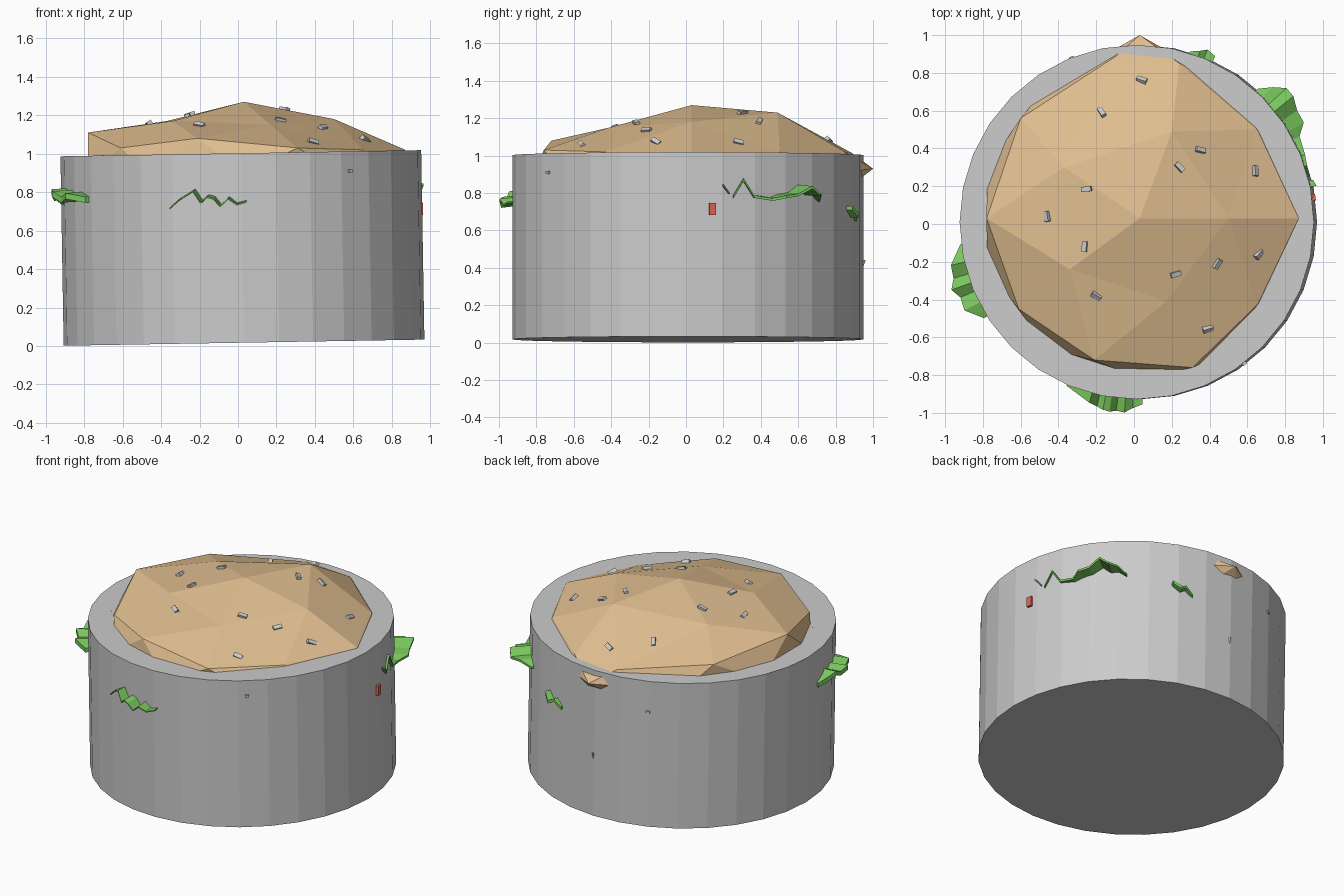
import bpy, bmesh
from math import radians, cos, sin
from mathutils import Vector, Matrix
from mathutils.bvhtree import BVHTree

if "Cube" in bpy.data.objects:
    bpy.data.objects.remove(bpy.data.objects["Cube"])


def material(name, rgb):
    m = bpy.data.materials.new(name)
    m.diffuse_color = (*rgb, 1)
    m.use_nodes = True
    m.node_tree.nodes["Principled BSDF"].inputs["Base Color"].default_value = m.diffuse_color
    return m


brown = material("brown", (0.75, 0.52, 0.28))
green = material("green", (0.19, 0.57, 0.11))
red = material("red", (0.75, 0.12, 0.08))
CX, CY = 0.02, 0.01


def make(name, bm, mat=None):
    bmesh.ops.recalc_face_normals(bm, faces=bm.faces)
    me = bpy.data.meshes.new(name)
    bm.to_mesh(me)
    bm.free()
    ob = bpy.data.objects.new(name, me)
    bpy.context.collection.objects.link(ob)
    if mat:
        me.materials.append(mat)
    return ob


def polar(angle, r, z):
    a = radians(angle)
    return Vector((CX + r * cos(a), CY + r * sin(a), z))


# Slightly tilted concrete drum
bpy.ops.mesh.primitive_cylinder_add(vertices=32, radius=0.938, depth=0.985,
                                    location=(0.023, CY, 0.51), rotation=(0, -0.017, 0))
bpy.context.object.name = "drum"

# Soil mound: lumpy icosphere, its upper points pulled to the seen shape
bm = bmesh.new()
bmesh.ops.create_icosphere(bm, subdivisions=2, radius=1)
bm.verts.ensure_lookup_table()
unit = [v.co.copy() for v in bm.verts]
for v in bm.verts:
    v.co = Vector((0.03 + v.co.x * 0.85, 0.03 + v.co.y * 0.85, 0.9 + v.co.z * 0.36))


def pull(angle, elev, pos):
    r = (1 - elev * elev) ** 0.5
    d = Vector((r * cos(radians(angle)), r * sin(radians(angle)), elev))
    i = min(range(len(unit)), key=lambda k: (unit[k].normalized() - d).length)
    bm.verts[i].co = pos


pull(0, 1, (0.03, 0.03, 1.27))
inner = [(0.5, 0.03, 1.18), (0.2, 0.49, 1.23), (-0.37, 0.3, 1.17),
         (-0.34, -0.24, 1.17), (0.17, -0.41, 1.15)]
for i, p in enumerate(inner):
    pull(i * 72, 0.85, p)
outer = [(0.87, 0.03, 1.02), (0.65, 0.5, 1.02), (0.24, 0.85, 1.02), (-0.1, 0.885, 1.015),
         (-0.6, 0.56, 1.06), (-0.78, 0.03, 1.11), (-0.61, -0.45, 1.03),
         (-0.21, -0.72, 1.08), (0.31, -0.76, 1.03), (0.65, -0.43, 1.02)]
for i, p in enumerate(outer):
    pull(i * 36, 0.48, p)
pull(90, 0, (0.03, 1.0, 0.93))
tree = BVHTree.FromBMesh(bm)
make("soil_mound", bm, brown)

# Pebbles lying on the mound: x, y, turn
pebbles = [(0.04, 0.76, -25), (-0.17, 0.59, -60), (0.35, 0.39, -8), (0.24, 0.30, -45),
           (0.64, 0.28, 85), (-0.25, 0.185, 5), (-0.46, 0.04, -80), (-0.26, -0.12, 85),
           (0.44, -0.21, 60), (0.66, -0.16, 40), (0.22, -0.265, 15), (-0.20, -0.38, -35),
           (-0.68, -0.36, -65), (0.39, -0.555, 10)]
bm = bmesh.new()


def chip(bm, loc, rot, size):
    bmesh.ops.create_cube(bm, size=1, matrix=Matrix.Translation(loc) @ rot @ Matrix.Diagonal((*size, 1)))


for x, y, a in pebbles:
    hit, normal, _, _ = tree.ray_cast(Vector((x, y, 3)), Vector((0, 0, -1)))
    tilt = Vector((0, 0, 1)).rotation_difference(normal).to_matrix().to_4x4()
    chip(bm, hit, tilt @ Matrix.Rotation(radians(a), 4, 'Z'), (0.055, 0.026, 0.03))
# Two pebbles showing through the drum wall
for a, z in ((-53, 0.91), (112, 0.79)):
    chip(bm, polar(a, 0.935, z), Matrix.Rotation(radians(a + 90), 4, 'Z'), (0.025, 0.02, 0.014))
make("pebbles", bm)

# Red chip on the right wall
bm = bmesh.new()
chip(bm, polar(8, 0.935, 0.715), Matrix.Rotation(radians(8), 4, 'Z'), (0.03, 0.035, 0.065))
make("red_chip", bm, red)

# Small soil shard low on the back wall
bm = bmesh.new()
bmesh.ops.create_cone(bm, segments=3, radius1=0.0, radius2=0.026, depth=0.075, cap_ends=True,
                      matrix=Matrix.Translation((0.03, 0.935, 0.405)))
make("soil_shard", bm, brown)


# Crumpled leaves: wavy sheets reaching out of the wall (angle, radius, z)
def leaf(name, pts, droop=0.015, thick=0.008):
    bm = bmesh.new()
    rows = []
    for a, r, z in pts:
        rows.append([bm.verts.new(p) for p in (
            polar(a, 0.87, z + thick / 2), polar(a, r, z - droop + thick / 2),
            polar(a, r, z - droop - thick / 2), polar(a, 0.87, z - thick / 2))])
    for p, q in zip(rows, rows[1:]):
        for i in range(4):
            j = (i + 1) % 4
            bm.faces.new((p[i], p[j], q[j], q[i]))
    bm.faces.new(rows[0])
    bm.faces.new(rows[-1])
    make(name, bm, green)


leaf("front_leaf", [(-113.5, 0.945, 0.73), (-110, 0.96, 0.775), (-105, 0.99, 0.82),
                    (-102.5, 1.0, 0.76), (-100.5, 1.01, 0.79), (-98.5, 1.015, 0.78),
                    (-96.5, 1.005, 0.74), (-94, 1.01, 0.78), (-91.5, 0.985, 0.75),
                    (-88.5, 0.965, 0.765)])
leaf("left_leaf", [(187, 0.945, 0.76), (191, 0.99, 0.79), (193, 1.015, 0.81),
                   (197, 1.02, 0.78), (200, 1.05, 0.80), (203, 1.02, 0.77),
                   (207, 1.03, 0.79), (212, 0.96, 0.77)], 0.01, 0.03)
leaf("right_leaf", [(15, 0.945, 0.79), (18.5, 0.945, 0.88), (22, 0.955, 0.79),
                    (28, 0.97, 0.775), (31, 1.025, 0.79), (35, 1.03, 0.80),
                    (39, 1.06, 0.84), (42, 1.06, 0.80), (45, 1.01, 0.80),
                    (48, 0.95, 0.77)], 0.01, 0.014)
leaf("right_leaf_tip", [(11.5, 0.965, 0.84), (13.5, 0.955, 0.80)], 0.0, 0.01)
leaf("back_leaf", [(65, 0.97, 0.72), (68, 0.985, 0.68), (70, 0.965, 0.70),
                   (73, 0.945, 0.66)], 0.0, 0.02)
